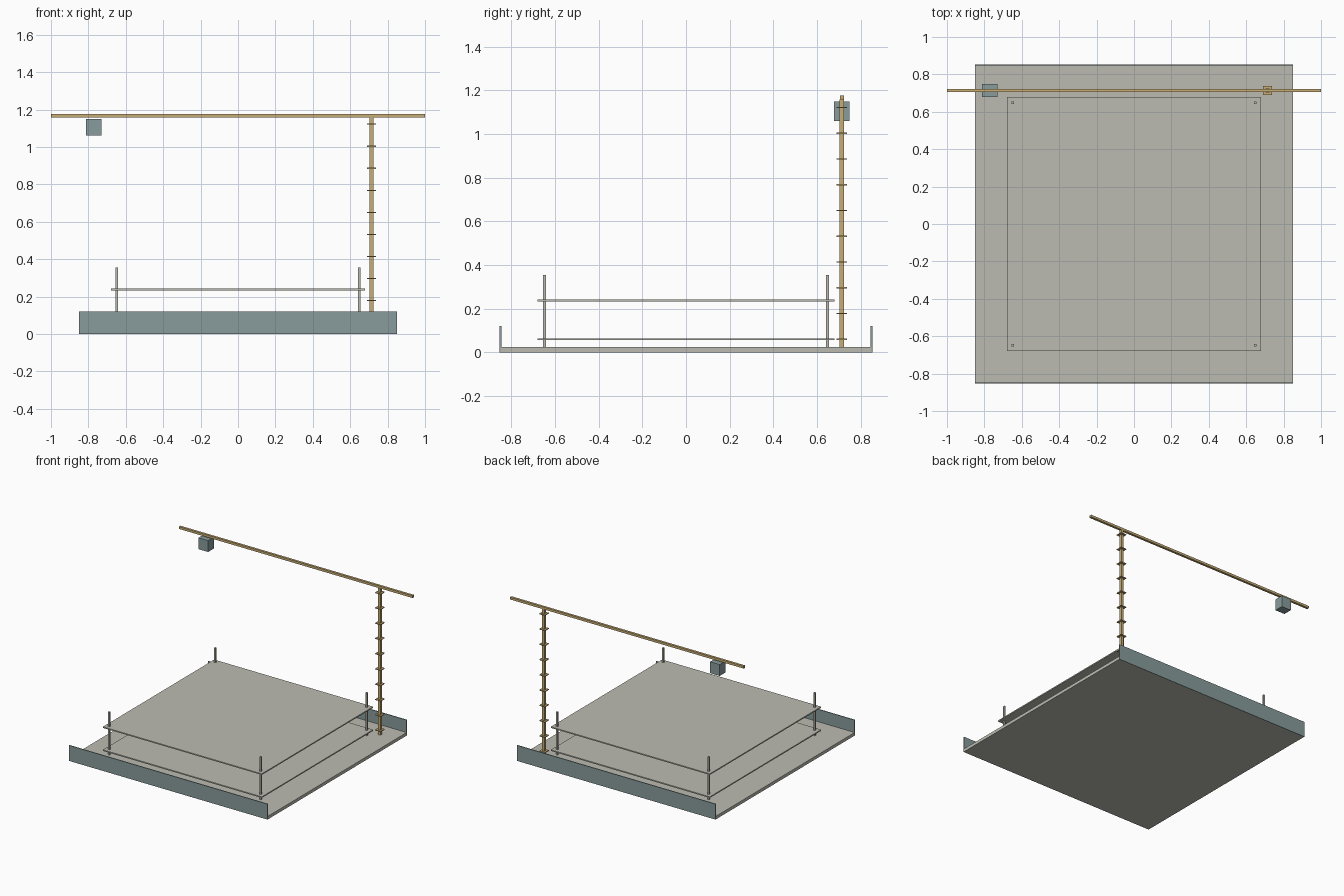
import bpy

cube = bpy.data.objects.get("Cube")
if cube:
    bpy.data.objects.remove(cube, do_unlink=True)


def material(name, rgb):
    mat = bpy.data.materials.new(name)
    mat.use_nodes = True
    colour = (*rgb, 1.0)
    mat.diffuse_color = colour
    mat.node_tree.nodes["Principled BSDF"].inputs["Base Color"].default_value = colour
    return mat


concrete = material("pale concrete", (0.50, 0.50, 0.445))
steel = material("blue grey steel", (0.25, 0.33, 0.335))
tan = material("tan crane paint", (0.57, 0.42, 0.18))


def box(name, mat, centre, size):
    """Axis-aligned box with a full size along each axis."""
    bpy.ops.mesh.primitive_cube_add(size=1, location=centre)
    obj = bpy.context.object
    obj.name = name
    obj.scale = size
    bpy.ops.object.transform_apply(location=False, rotation=False, scale=True)
    obj.data.materials.append(mat)
    return obj


HALF = 0.85          # half width of the site
BASE = 0.024         # thickness of the ground slab
CRANE = 0.714        # crane position along x and y
JIB_Z = 1.167

# Ground slab with a hoarding along the front and back edges
box("ground_slab", concrete, (0, 0, BASE / 2), (2 * HALF, 2 * HALF, BASE))
for side, sign in (("front", -1), ("back", 1)):
    box(side + "_hoarding", steel, (0, sign * HALF, 0.06), (2 * HALF, 0.007, 0.12))

# Two floor plates carried by four corner columns
for name, z in (("lower_floor", 0.06), ("upper_floor", 0.238)):
    box(name, concrete, (0, 0, z), (1.36, 1.36, 0.009))
for row, sy in (("front", -1), ("back", 1)):
    for side, sx in (("right", -1), ("left", 1)):
        box(f"{row}_{side}_column", concrete,
            (sx * 0.648, sy * 0.648, (BASE + 0.355) / 2), (0.013, 0.013, 0.355 - BASE))

# Crane mast with evenly spaced collars
mast_top = JIB_Z - 0.009
box("crane_mast", tan, (CRANE, CRANE, (BASE + mast_top) / 2), (0.02, 0.02, mast_top - BASE))
for i in range(10):
    box(f"mast_collar_{i + 1}", tan, (CRANE, CRANE, 0.06 + 0.118 * i), (0.048, 0.048, 0.006))

# Jib and the counterweight below it
box("crane_jib", tan, (0, CRANE, JIB_Z), (2, 0.018, 0.018))
box("counterweight", steel, (-0.772, CRANE, 1.105), (0.082, 0.07, 0.088))
